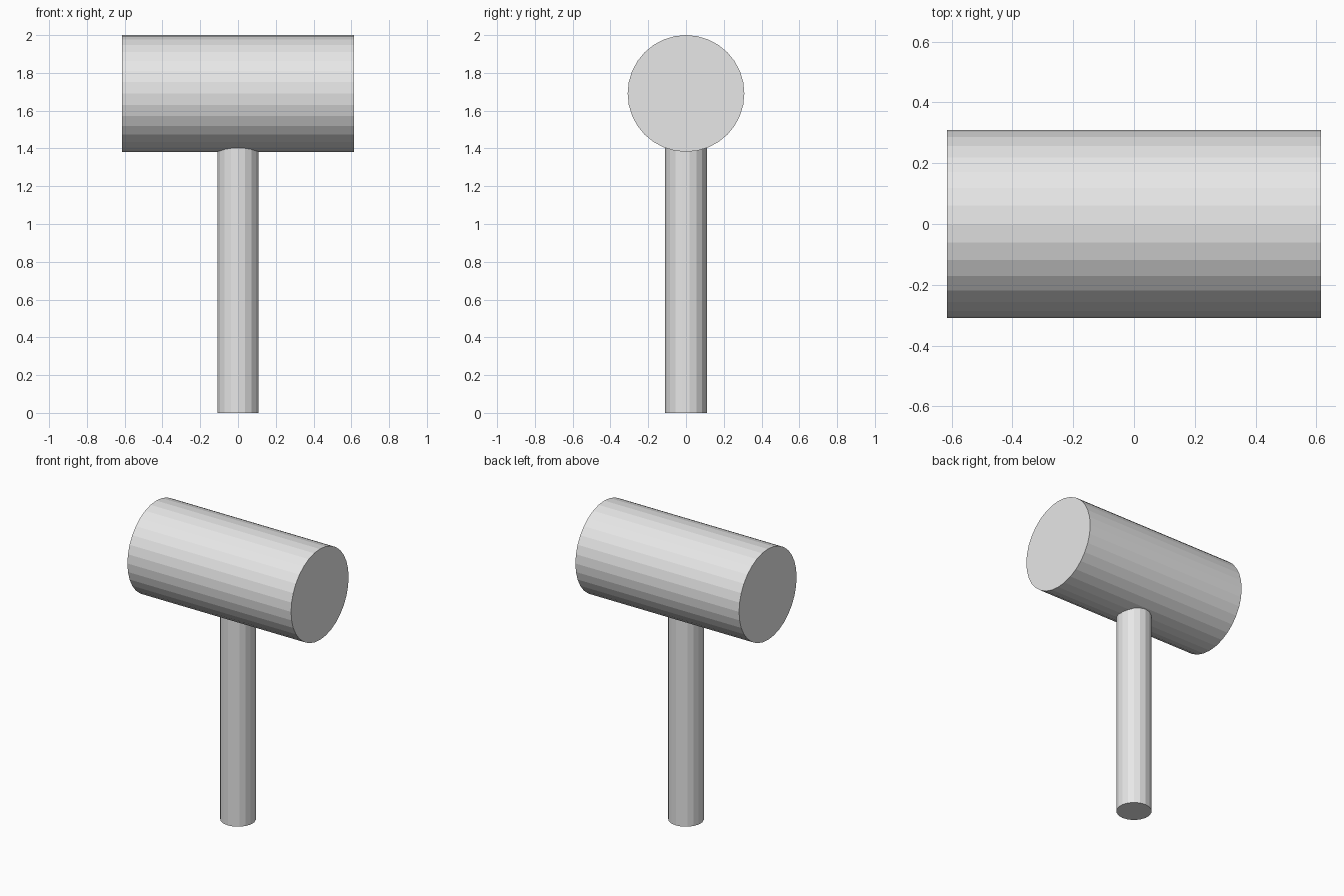
import bpy
import bmesh
from math import radians
from mathutils import Matrix, Vector

old = bpy.data.objects.get("Cube")
if old:
    bpy.data.objects.remove(old, do_unlink=True)

# One plain grey for the whole mallet
grey = bpy.data.materials.new("plain grey")
grey.use_nodes = True
colour = (0.8, 0.8, 0.8, 1)
grey.diffuse_color = colour
grey.node_tree.nodes["Principled BSDF"].inputs["Base Color"].default_value = colour


def cylinder(name, sides, radius, length, centre, turn=Matrix()):
    """Flat-sided capped cylinder, upright unless turned."""
    bm = bmesh.new()
    bmesh.ops.create_cone(bm, cap_ends=True, segments=sides, radius1=radius,
                          radius2=radius, depth=length,
                          matrix=Matrix.Translation(Vector(centre)) @ turn)
    mesh = bpy.data.meshes.new(name)
    bm.to_mesh(mesh)
    bm.free()
    mesh.materials.append(grey)
    obj = bpy.data.objects.new(name, mesh)
    bpy.context.collection.objects.link(obj)
    return obj


head_radius = 0.309
head_z = 2 - head_radius
handle_top = 1.5

# Barrel head lying along x
cylinder("mallet_head", 32, head_radius, 1.23, (0, 0, head_z),
         Matrix.Rotation(radians(90), 4, "Y"))

# Upright handle, its top sunk into the head
cylinder("handle", 18, 0.11, handle_top, (0, 0, handle_top / 2))
